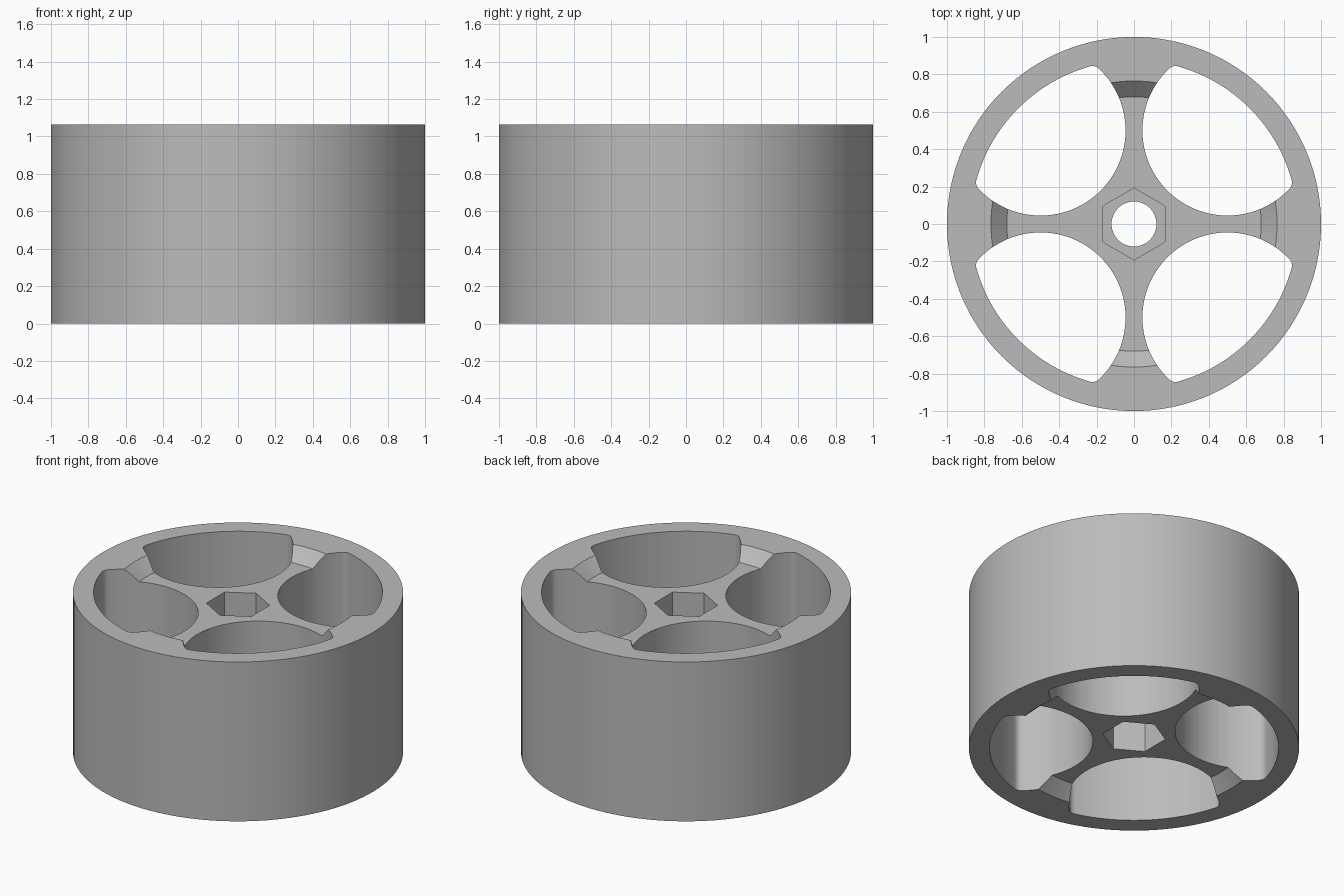
import bpy, bmesh, math
from mathutils import Vector

H = 1.065        # wheel height
RECESS = 0.08    # depth of the dished faces
HEX_DEPTH = 0.3  # depth of the hexagonal hub sockets

cube = bpy.data.objects.get("Cube")
if cube:
    bpy.data.objects.remove(cube, do_unlink=True)

grey = bpy.data.materials.new("mid grey")
grey.use_nodes = True
colour = (0.5, 0.5, 0.5, 1)
grey.diffuse_color = colour
grey.node_tree.nodes["Principled BSDF"].inputs["Base Color"].default_value = colour


def make_object(name, bm):
    bmesh.ops.recalc_face_normals(bm, faces=bm.faces)
    mesh = bpy.data.meshes.new(name)
    bm.to_mesh(mesh)
    bm.free()
    mesh.materials.append(grey)
    obj = bpy.data.objects.new(name, mesh)
    bpy.context.collection.objects.link(obj)
    return obj


def lathe(name, profile, steps=128):
    bm = bmesh.new()
    verts = [bm.verts.new((r, 0, z)) for r, z in profile]
    edges = [bm.edges.new((verts[i - 1], verts[i])) for i in range(len(verts))]
    bmesh.ops.spin(bm, geom=verts + edges, axis=(0, 0, 1), cent=(0, 0, 0),
                   angle=math.tau, steps=steps, use_merge=True)
    bmesh.ops.remove_doubles(bm, verts=bm.verts, dist=1e-5)
    return make_object(name, bm)


def prism(name, outline, z0, z1):
    bm = bmesh.new()
    face = bm.faces.new([bm.verts.new((x, y, z0)) for x, y in outline])
    moved = bmesh.ops.extrude_face_region(bm, geom=[face])["geom"]
    top = [v for v in moved if isinstance(v, bmesh.types.BMVert)]
    bmesh.ops.translate(bm, verts=top, vec=(0, 0, z1 - z0))
    return make_object(name, bm)


def arc(centre, radius, a0, a1, n):
    return [(centre[0] + radius * math.cos(a0 + (a1 - a0) * i / n),
             centre[1] + radius * math.sin(a0 + (a1 - a0) * i / n)) for i in range(n + 1)]


def window_outline():
    """Lens between a spoke circle and the rim circle, with filleted corners."""
    c, r, rim, f = 0.5, 0.455, 0.875, 0.05
    # fillet centres touch both circles from inside
    total = ((rim - f) ** 2 - (r - f) ** 2 + 2 * c * c) / (2 * c)
    half = math.sqrt((rim - f) ** 2 / 2 - total ** 2 / 4)
    low = Vector((total / 2 + half, total / 2 - half))
    high = Vector((low.y, low.x))
    rim_a = math.atan2(low.y, low.x)
    rim_b = math.pi / 2 - rim_a
    in_low = math.atan2(low.y - c, low.x - c)
    in_high = math.pi / 2 - in_low
    points = arc((0, 0), rim, rim_a, rim_b, 24)
    points += arc(high, f, rim_b, in_high, 8)[1:]
    points += arc((c, c), r, in_high, in_low + math.tau, 40)[1:]
    points += arc(low, f, in_low, rim_a, 8)[1:-1]
    return points


# Wheel body: rim, sloped shoulders, dished faces and round bore
wheel = lathe("wheel", [
    (0.12, RECESS), (0.68, RECESS), (0.765, 0), (1, 0),
    (1, H), (0.765, H), (0.68, H - RECESS), (0.12, H - RECESS)])

# Four windows leaving curved spokes
window = window_outline()
cutters = []
for k in range(4):
    s, c = round(math.sin(k * math.pi / 2)), round(math.cos(k * math.pi / 2))
    cutters.append(prism("window_cutter", [(x * c - y * s, x * s + y * c) for x, y in window],
                         -0.1, H + 0.1))

# Hexagonal sockets on both faces of the hub
hexagon = arc((0, 0), 0.192, math.pi / 2, math.pi / 2 + math.tau, 6)[:-1]
cutters.append(prism("lower_socket_cutter", hexagon, -0.1, RECESS + HEX_DEPTH))
cutters.append(prism("upper_socket_cutter", hexagon, H - RECESS - HEX_DEPTH, H + 0.1))

bpy.ops.object.select_all(action='DESELECT')
bpy.context.view_layer.objects.active = wheel
wheel.select_set(True)
for cutter in cutters:
    cutter.hide_render = True
    mod = wheel.modifiers.new("cut", 'BOOLEAN')
    mod.operation = 'DIFFERENCE'
    mod.solver = 'EXACT'
    mod.object = cutter
    bpy.ops.object.modifier_apply(modifier=mod.name)
    bpy.data.objects.remove(cutter, do_unlink=True)

bpy.ops.object.shade_smooth_by_angle(angle=math.radians(25))
